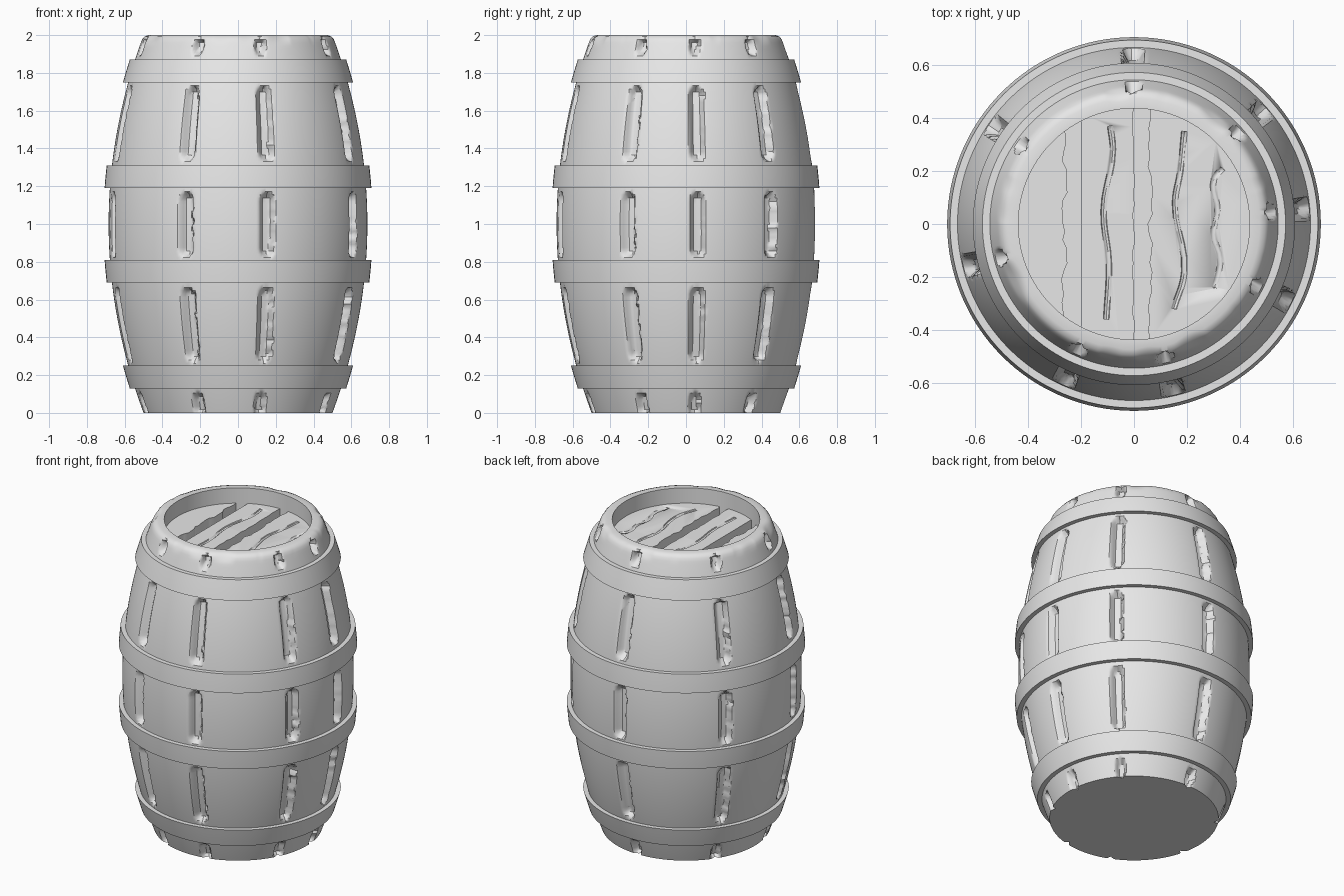
import bpy
import bmesh
import random
from math import sin, cos, pi, sqrt, radians
from mathutils import Vector, noise

random.seed(4)
cube = bpy.data.objects.get("Cube")
if cube:
    bpy.data.objects.remove(cube, do_unlink=True)

# Single grey wood colour
grey = bpy.data.materials.new("plain_grey")
grey.use_nodes = True
grey.diffuse_color = (0.8, 0.8, 0.8, 1)
grey.node_tree.nodes["Principled BSDF"].inputs["Base Color"].default_value = grey.diffuse_color

LID_R = 0.437
FLOOR_Z, PLANK_Z = 1.83, 1.9


def finish(name, bm):
    bmesh.ops.recalc_face_normals(bm, faces=bm.faces[:])
    me = bpy.data.meshes.new(name)
    bm.to_mesh(me)
    bm.free()
    me.materials.append(grey)
    me.shade_smooth()
    me.set_sharp_from_angle(angle=radians(35))
    ob = bpy.data.objects.new(name, me)
    bpy.context.collection.objects.link(ob)
    return ob


def lathe(name, profile, segs, closed=False, carve=None):
    """Spin (radius, z) points; carve(angle, r, z) lowers the radius."""
    bm = bmesh.new()
    rings = []
    for r, z in profile:
        ring = []
        for i in range(segs):
            a = 2 * pi * i / segs
            rr = r - (carve(a, r, z) if carve else 0)
            ring.append(bm.verts.new((rr * cos(a), rr * sin(a), z)))
        rings.append(ring)
    pairs = list(zip(rings, rings[1:]))
    if closed:
        pairs.append((rings[-1], rings[0]))
    else:
        bm.faces.new(rings[0])
        bm.faces.new(rings[-1])
    for lo, hi in pairs:
        for i in range(segs):
            j = (i + 1) % segs
            bm.faces.new((lo[i], lo[j], hi[j], hi[i]))
    return finish(name, bm)


def bulge(z):
    return 0.685 - 0.185 * (z - 1) ** 2


# Worn stave grooves: angles around the barrel and (low, high, half width) bands
groove_angles = [radians(d) for d in (5, 41, 90, 145, 194, 246, 283, 333)]
bands = [(-0.01, 0.11, 0.035), (0.27, 0.67, 0.045), (0.82, 1.17, 0.045),
         (1.33, 1.73, 0.045), (1.89, 1.985, 0.035)]


def carve_grooves(a, r, z):
    if r < 0.46:
        return 0
    depth = 0
    for k, g in enumerate(groove_angles):
        d = (a - g + pi) % (2 * pi) - pi
        u = d * r
        if abs(u) > 0.08:
            continue
        for lo, hi, w in bands:
            mid = max(lo + w, min(hi - w, z))
            if lo + w > hi - w:
                mid = (lo + hi) / 2
            # one ragged steep side, one soft side
            rough = noise.noise(Vector((k * 7, z * 30, 0))) * 0.014
            side = u + rough if u > 0 else u
            s = 1 - sqrt(side ** 2 + (z - mid) ** 2) / w
            if s > 0:
                t = min(1, s * (2.2 if u > 0 else 1.4))
                depth = max(depth, 0.042 * t * t * (3 - 2 * t))
    # chipped upper rim
    if z > 1.955:
        n = noise.noise(Vector((cos(a) * 4, sin(a) * 4, z * 3)))
        depth += max(0, n) * 0.025 * min(1, (z - 1.955) / 0.025)
    return depth


# Body with rounded rim and recessed lid floor
steps = 112
profile = [(bulge(1.96 * i / steps), 1.96 * i / steps) for i in range(steps + 1)]
profile += [(0.507, 1.978), (0.495, 1.992), (0.475, 2.0),
            (LID_R, 2.0), (LID_R, FLOOR_Z)]
lathe("barrel_body", profile, 400, carve=carve_grooves)

# Four hoops, mirrored about the middle
for name, lo, hi in (("end", 0.13, 0.25), ("middle", 0.69, 0.81)):
    for where, flip in (("lower", False), ("upper", True)):
        zs = [lo + (hi - lo) * i / 4 for i in range(5)]
        if flip:
            zs = [2 - z for z in reversed(zs)]
        outer = [(bulge(z) + 0.028, z) for z in zs]
        inner = [(bulge(z) - 0.05, z) for z in reversed(zs)]
        lathe(f"{where}_{name}_hoop", outer + inner, 128, closed=True)


# Lid planks: slices of a disc with splintered edges
def plank(name, x0, x1, rag0, rag1):
    r = LID_R + 0.004
    points = []

    def edge(x, rag, direction):
        if abs(x) >= r:
            return
        y = sqrt(r * r - x * x)
        for i in range(25):
            t = -1 + 2 * i / 24
            jit = random.uniform(-rag, rag) if 0 < i < 24 else 0
            points.append((x + jit, direction * y * t))

    def arc(a, b, sign):
        for i in range(1, 20):
            x = a + (b - a) * (1 - cos(pi * i / 20)) / 2
            points.append((x, sign * sqrt(max(0, r * r - x * x))))

    x0, x1 = max(x0, -r), min(x1, r)
    edge(x1, rag1, 1)
    if x1 == r:
        points.append((r, 0))
    arc(x1, x0, 1)
    edge(x0, rag0, -1)
    if x0 == -r:
        points.append((-r, 0))
    arc(x0, x1, -1)
    bm = bmesh.new()
    base = bm.faces.new([bm.verts.new((x, y, FLOOR_Z - 0.01)) for x, y in points])
    up = bmesh.ops.extrude_face_region(bm, geom=[base], use_keep_orig=True)["geom"]
    for v in up:
        if isinstance(v, bmesh.types.BMVert):
            v.co.z = PLANK_Z
    return finish(name, bm)


left_part = plank("lid_plank_right", -1, -0.262, 0, 0.012)
middle = plank("lid_plank_middle", -0.2, -0.002, 0, 0.005)
right_part = plank("lid_plank_left", 0.06, 1, 0.009, 0)


# Wavy grain lines scored into the planks
def score(target, path, radius=0.012):
    cu = bpy.data.curves.new("grain_cutter", "CURVE")
    cu.dimensions = "3D"
    cu.bevel_depth = radius
    cu.bevel_resolution = 2
    cu.use_fill_caps = True
    cu.resolution_u = 5
    sp = cu.splines.new("BEZIER")
    sp.bezier_points.add(len(path) - 1)
    for p, (x, y) in zip(sp.bezier_points, path):
        p.co = (x, y, PLANK_Z + 0.002)
        p.handle_left_type = p.handle_right_type = "AUTO"
    cutter = bpy.data.objects.new("grain_cutter", cu)
    cutter.hide_render = True
    bpy.context.collection.objects.link(cutter)
    bpy.ops.object.select_all(action="DESELECT")
    cutter.select_set(True)
    bpy.context.view_layer.objects.active = cutter
    bpy.ops.object.convert(target="MESH")
    cutter = bpy.context.view_layer.objects.active
    mod = target.modifiers.new("grain", "BOOLEAN")
    mod.operation = "DIFFERENCE"
    mod.solver = "EXACT"
    mod.object = cutter
    bpy.context.view_layer.objects.active = target
    bpy.ops.object.modifier_apply(modifier=mod.name)
    bpy.data.objects.remove(cutter, do_unlink=True)


score(middle, [(-0.09, 0.37), (-0.08, 0.28), (-0.115, 0.05), (-0.095, -0.15), (-0.105, -0.36)])
score(right_part, [(0.19, 0.35), (0.175, 0.2), (0.155, 0.08), (0.19, -0.18), (0.15, -0.32)])
score(right_part, [(0.335, 0.21), (0.302, 0.17), (0.315, 0.05), (0.3, -0.04), (0.325, -0.13), (0.305, -0.24)])
